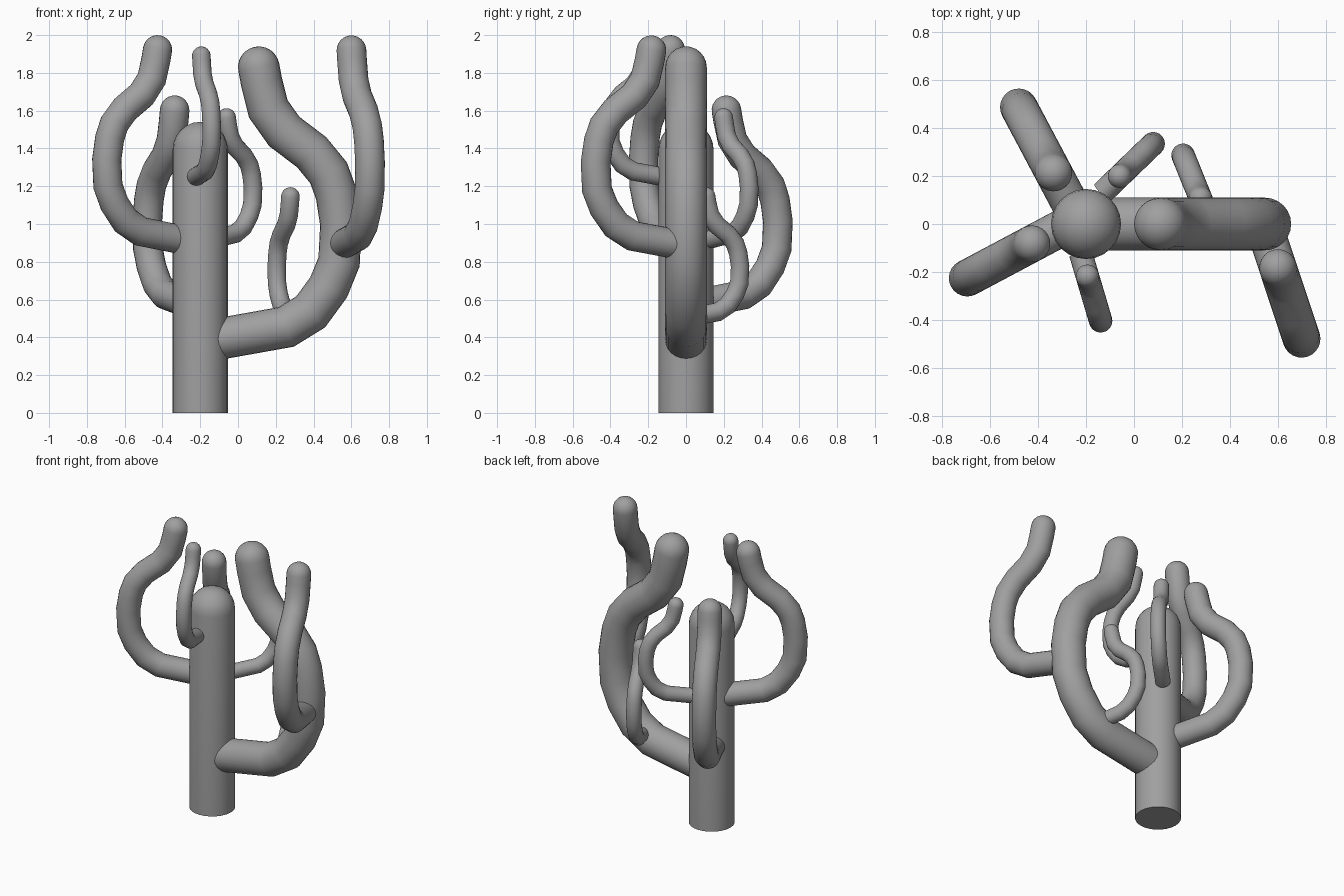
import bpy, bmesh
from math import sin, cos, pi, radians
from mathutils import Vector

cube = bpy.data.objects.get("Cube")
if cube:
    bpy.data.objects.remove(cube, do_unlink=True)

grey = bpy.data.materials.new("plain grey")
grey.use_nodes = True
colour = (0.35, 0.35, 0.35, 1)
grey.diffuse_color = colour
grey.node_tree.nodes["Principled BSDF"].inputs["Base Color"].default_value = colour

SIDES = 24
CAP_STEPS = 6


def tube(name, path, radius, side):
    """Sweep a circle along a planar path: flat start, round tip."""
    bm = bmesh.new()
    rings = []

    def ring(centre, along, wide, deep):
        up = side.cross(along)
        rings.append([bm.verts.new(centre + side * (wide * cos(a)) + up * (deep * sin(a)))
                      for a in (2 * pi * i / SIDES for i in range(SIDES))])

    # body, with mitred bends
    steps = [(b - a).normalized() for a, b in zip(path, path[1:])]
    for i, p in enumerate(path):
        before, after = steps[max(i - 1, 0)], steps[min(i, len(steps) - 1)]
        along = (before + after).normalized()
        ring(p, along, radius, radius / along.dot(after))
    # round tip
    for j in range(1, CAP_STEPS):
        t = pi / 2 * j / CAP_STEPS
        ring(path[-1] + steps[-1] * radius * sin(t), steps[-1], radius * cos(t), radius * cos(t))
    tip = bm.verts.new(path[-1] + steps[-1] * radius)

    for low, high in zip(rings, rings[1:]):
        for i in range(SIDES):
            k = (i + 1) % SIDES
            bm.faces.new((low[i], low[k], high[k], high[i]))
    for i in range(SIDES):
        bm.faces.new((rings[-1][i], rings[-1][(i + 1) % SIDES], tip))
    bm.faces.new(rings[0])
    bmesh.ops.recalc_face_normals(bm, faces=bm.faces)

    mesh = bpy.data.meshes.new(name)
    bm.to_mesh(mesh)
    bm.free()
    mesh.materials.append(grey)
    obj = bpy.data.objects.new(name, mesh)
    bpy.context.collection.objects.link(obj)
    bpy.ops.object.select_all(action='DESELECT')
    obj.select_set(True)
    bpy.context.view_layer.objects.active = obj
    bpy.ops.object.shade_smooth_by_angle(angle=radians(40))


# shared arm shape: (outward, upward)
ARM = [(0, 0), (.365, .065), (.495, .145), (.59, .275), (.645, .41), (.655, .61),
       (.63, .77), (.59, .88), (.50, .99), (.355, 1.10), (.27, 1.22), (.235, 1.36), (.22, 1.44)]


def arm(name, base, heading, size):
    out = Vector((cos(radians(heading)), sin(radians(heading)), 0))
    up = Vector((0, 0, 1))
    path = [Vector(base) + (out * h + up * v) * size for h, v in ARM]
    tube(name, path, 0.11 * size, up.cross(out))


# trunk
tube("trunk", [Vector((-.2, 0, 0)), Vector((-.2, 0, 1.395))], 0.146, Vector((1, 0, 0)))

# arms on the trunk
arm("main_arm", (-.11, 0, .39), 0, 1)
arm("right_arm", (-.29, -.01, .915), 208, .70)
arm("back_right_arm", (-.262, .076, .58), 118, .71)
arm("thin_front_arm", (-.222, -.124, 1.25), -73.5, .445)
arm("thin_back_arm", (-.131, .131, .92), 44, .447)

# offshoots of the main arm
arm("front_offshoot", (.551, -.034, .89), -71.6, .715)
arm("thin_back_offshoot", (.314, .016, .505), 112, .445)
